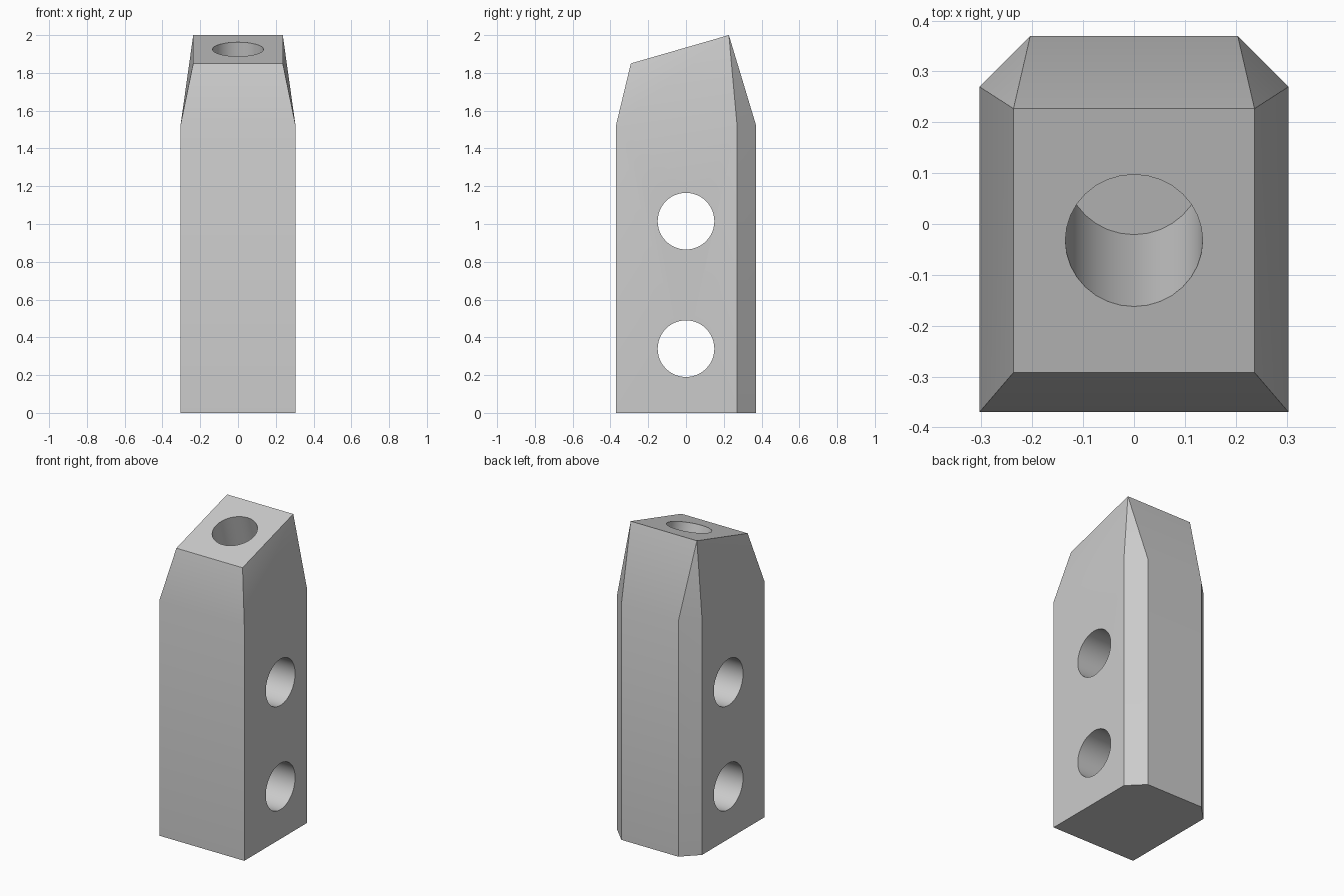
import bpy, bmesh, math
from mathutils import Vector

cube = bpy.data.objects.get("Cube")
if cube:
    bpy.data.objects.remove(cube, do_unlink=True)

grey = bpy.data.materials.new("light grey")
grey.use_nodes = True
colour = (0.6, 0.6, 0.6, 1)
grey.diffuse_color = colour
grey.node_tree.nodes["Principled BSDF"].inputs["Base Color"].default_value = colour

SHOULDER = 1.525                       # height where the taper starts
SLOPE = math.atan2(0.15, 0.52)         # tilt of the top face


def make_body():
    """Chamfered post tapering to a tilted top."""
    right_side = [(0.304, -0.37), (0.304, 0.27), (0.204, 0.37)]
    points = [(x, y, z) for x, y in right_side for z in (0, SHOULDER)]
    points += [(0.237, -0.292, 1.85), (0.237, 0.227, 2.0)]
    bm = bmesh.new()
    for x, y, z in points:
        for side in (1, -1):
            bm.verts.new((side * x, y, z))
    bmesh.ops.convex_hull(bm, input=bm.verts)
    bmesh.ops.dissolve_limit(bm, angle_limit=math.radians(0.5),
                             verts=bm.verts, edges=bm.edges)
    bmesh.ops.recalc_face_normals(bm, faces=bm.faces)
    mesh = bpy.data.meshes.new("post")
    bm.to_mesh(mesh)
    bm.free()
    mesh.materials.append(grey)
    obj = bpy.data.objects.new("post", mesh)
    bpy.context.collection.objects.link(obj)
    return obj


def drill(obj, name, centre, rotation, radius, length, sides):
    """Cut a round hole and remove the cutter."""
    bpy.ops.mesh.primitive_cylinder_add(vertices=sides, radius=radius, depth=length,
                                        location=centre, rotation=rotation)
    cutter = bpy.context.object
    cutter.name = name
    cutter.hide_render = True
    cutter.data.materials.append(grey)
    cut = obj.modifiers.new(name, "BOOLEAN")
    cut.operation = "DIFFERENCE"
    cut.solver = "EXACT"
    cut.object = cutter
    bpy.context.view_layer.objects.active = obj
    bpy.ops.object.modifier_apply(modifier=cut.name)
    bpy.data.objects.remove(cutter, do_unlink=True)


post = make_body()

# Two holes straight through the sides
for name, z in (("lower_hole", 0.34), ("upper_hole", 1.015)):
    drill(post, name, (0, 0, z), (0, math.pi / 2, 0), 0.15, 1, 48)

# Blind socket, square to the tilted top face
normal = Vector((0, -math.sin(SLOPE), math.cos(SLOPE)))
mouth = Vector((0, -0.0325, 1.925))
depth, above = 0.51, 0.1
drill(post, "top_socket", mouth + normal * (above - depth) / 2,
      (SLOPE, 0, 0), 0.135, depth + above, 32)

# Smooth hole walls and shoulders, sharp corners
bpy.ops.object.select_all(action="DESELECT")
post.select_set(True)
bpy.context.view_layer.objects.active = post
bpy.ops.object.shade_smooth_by_angle(angle=math.radians(30))
